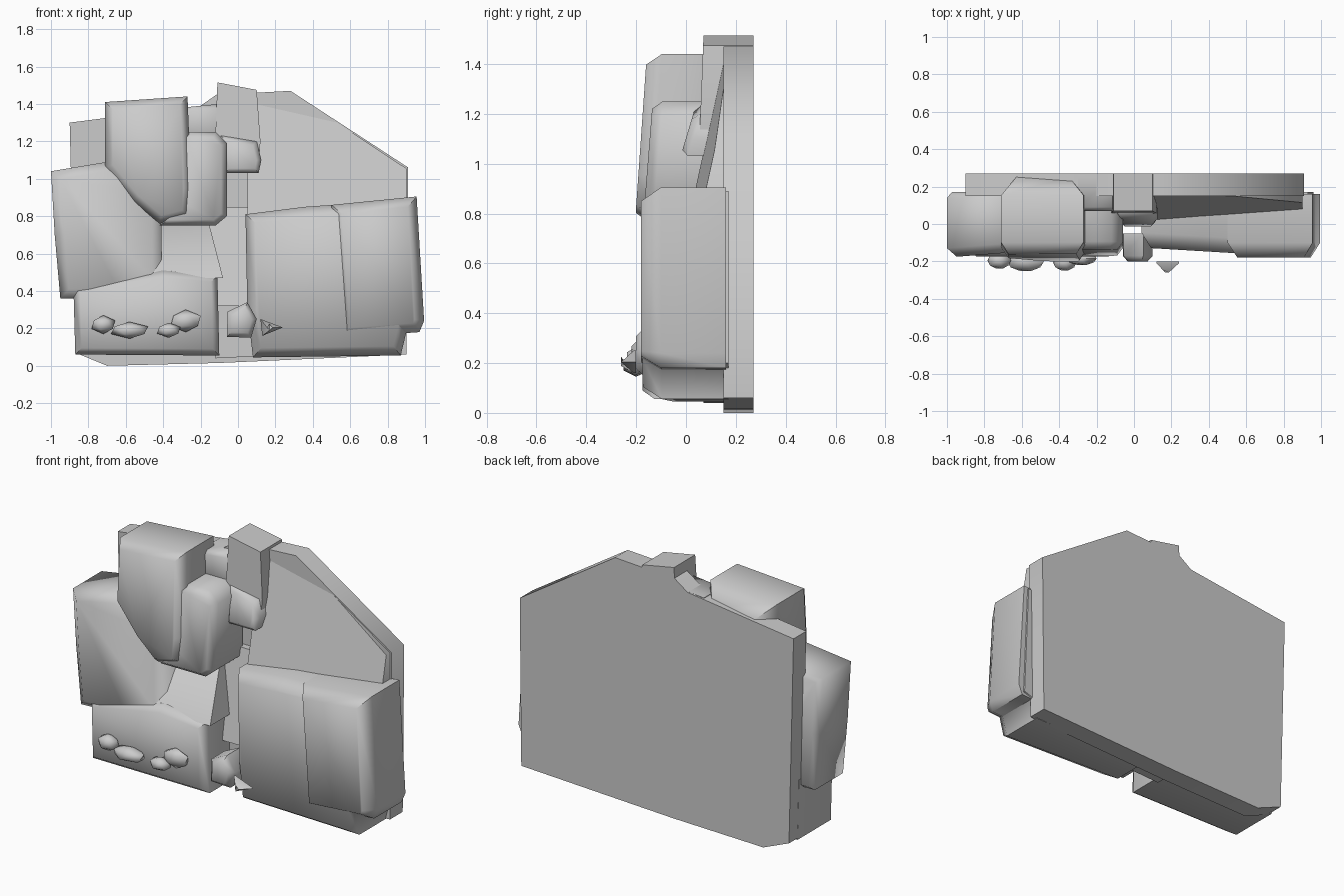
import bpy, bmesh, math
from mathutils import Vector

if "Cube" in bpy.data.objects:
    bpy.data.objects.remove(bpy.data.objects["Cube"])


def inset(pts, d):
    """Shrink a counter-clockwise outline by d, mitring its corners."""
    out = []
    for i, p in enumerate(pts):
        p = Vector(p)
        e1 = (p - Vector(pts[i - 1])).normalized()
        e2 = (Vector(pts[(i + 1) % len(pts)]) - p).normalized()
        n1, n2 = Vector((-e1.y, e1.x)), Vector((-e2.y, e2.x))
        out.append(p + (n1 + n2) * d / max(0.6, 1 + n1.dot(n2)))
    return out


def finish(name, bm):
    bmesh.ops.recalc_face_normals(bm, faces=bm.faces[:])
    me = bpy.data.meshes.new(name)
    bm.to_mesh(me)
    bm.free()
    ob = bpy.data.objects.new(name, me)
    bpy.context.collection.objects.link(ob)
    bpy.ops.object.select_all(action='DESELECT')
    ob.select_set(True)
    bpy.context.view_layer.objects.active = ob
    bpy.ops.object.shade_smooth_by_angle(angle=math.radians(62))
    return ob


def rock(name, pts, front, back, chamfer=0.05, depth=0.05, tx=0.0, tz=0.0, round_back=0.0):
    """Front outline (x, z) run back in y; the face tilts by tx per x and tz per z."""
    if sum(a[0] * b[1] - b[0] * a[1] for a, b in zip(pts, pts[1:] + pts[:1])) < 0:
        pts = pts[::-1]
    cx = sum(p[0] for p in pts) / len(pts)
    cz = sum(p[1] for p in pts) / len(pts)

    def face_y(p):
        return min(front + tx * (p[0] - cx) + tz * (p[1] - cz), back - 0.03)

    bm = bmesh.new()
    rings = []
    if round_back:
        rings.append([bm.verts.new((p[0], back, p[1])) for p in inset(pts, round_back)])
    y = back - round_back * 1.2
    rings.append([bm.verts.new((p[0], y, p[1])) for p in pts])
    rings.append([bm.verts.new((p[0], min(face_y(p) + depth, y - 0.01), p[1])) for p in pts])
    if chamfer:
        rings.append([bm.verts.new((p[0], face_y(p), p[1])) for p in inset(pts, chamfer)])
    n = len(pts)
    for a, b in zip(rings, rings[1:]):
        for i in range(n):
            j = (i + 1) % n
            bm.faces.new((a[i], a[j], b[j], b[i]))
    bm.faces.new(rings[0])
    bm.faces.new(rings[-1])
    return finish(name, bm)


def pebble(name, loc, size):
    bm = bmesh.new()
    bmesh.ops.create_icosphere(bm, subdivisions=1, radius=1)
    for v in bm.verts:
        v.co = Vector(loc) + Vector([v.co[k] * size[k] for k in range(3)])
    finish(name, bm)


# Flat backing wall
rock("backing_wall", [(-0.9, 1.3), (-0.2, 1.39), (-0.1, 1.46), (0.1, 1.46), (0.28, 1.47),
                      (0.91, 1.06), (0.9, 0.06), (-0.1, 0.015), (-0.7, 0.0), (-0.87, 0.07)],
     0.15, 0.27, chamfer=0, depth=0)

# Sloping panel at upper right, leaning out toward its foot
rock("upper_right_panel", [(0.05, 1.45), (0.28, 1.465), (0.9, 1.055), (0.9, 0.75), (0.05, 0.75)],
     0.1, 0.26, 0.0, 0.0, tz=0.22, tx=0.05)

# Large right boulder and its side bulge
rock("right_boulder", [(0.04, 0.81), (0.36, 0.85), (0.93, 0.89), (0.96, 0.2), (0.9, 0.18),
                       (0.87, 0.055), (0.08, 0.045), (0.05, 0.3)],
     -0.155, 0.17, 0.05, 0.08, tx=-0.06)
rock("right_side_bulge", [(0.5, 0.86), (0.955, 0.905), (0.995, 0.24), (0.97, 0.18), (0.55, 0.15)],
     -0.18, 0.16, 0.05, 0.08)

# Left boulders, upper flowing into lower
rock("left_boulder", [(-1.0, 1.04), (-0.7, 1.09), (-0.41, 0.95), (-0.41, 0.5), (-0.2, 0.42),
                      (-0.4, 0.3), (-0.65, 0.36), (-0.95, 0.36), (-0.98, 0.7)],
     -0.15, 0.17, 0.05, 0.05, tx=0.08, round_back=0.025)
rock("lower_left_boulder", [(-0.88, 0.42), (-0.4, 0.51), (-0.11, 0.48), (-0.1, 0.055),
                            (-0.87, 0.06)],
     -0.175, 0.19, 0.035, 0.05)

# Upper left boulder with its neighbour
rock("upper_left_boulder", [(-0.71, 1.41), (-0.27, 1.44), (-0.25, 0.95), (-0.26, 0.8),
                            (-0.42, 0.76), (-0.56, 0.88), (-0.71, 1.06)],
     -0.185, 0.25, 0.04, 0.06, tz=0.07, round_back=0.08)
rock("inner_left_boulder", [(-0.3, 1.25), (-0.12, 1.25), (-0.06, 1.19), (-0.06, 0.8),
                            (-0.12, 0.75), (-0.42, 0.75), (-0.35, 0.9)],
     -0.155, 0.13, 0.03, 0.04, tz=0.08)
rock("upper_gap_stone", [(-0.3, 1.38), (-0.1, 1.4), (-0.05, 1.2), (-0.3, 1.2)],
     0.07, 0.26, 0.02, 0.02)

# Block at the top centre with an overhanging lip
rock("top_block", [(-0.11, 1.515), (0.1, 1.475), (0.12, 1.2), (0.11, 1.05), (-0.07, 1.05),
                   (-0.12, 1.25)],
     0.06, 0.27, 0.0, 0.0, tz=0.04)
rock("top_block_lip", [(-0.1, 1.24), (0.1, 1.2), (0.125, 1.1), (0.11, 1.03), (-0.07, 1.03)],
     0.005, 0.2, 0.025, 0.03, tz=0.3)

# Recess between the boulders
rock("recess_floor", [(-0.43, 0.85), (0.06, 0.85), (0.06, 0.32), (-0.12, 0.32), (-0.43, 0.42)],
     0.05, 0.2, 0.0, 0.0, tz=0.2)
rock("recess_slope", [(-0.45, 0.78), (-0.16, 0.78), (-0.08, 0.47), (-0.45, 0.47)],
     -0.04, 0.2, 0.0, 0.0, tz=0.7)
rock("base_channel", [(-0.12, 0.4), (0.08, 0.4), (0.08, 0.05), (-0.12, 0.04)],
     0.07, 0.2, 0.0, 0.0)

# Loose stones along the base
rock("base_stone", [(-0.055, 0.29), (0.05, 0.34), (0.1, 0.25), (0.07, 0.15), (-0.06, 0.155)],
     -0.2, -0.05, 0.025, 0.03)
rock("base_chip", [(0.12, 0.25), (0.24, 0.205), (0.13, 0.16)], -0.26, -0.2, 0.045, 0.05)
for i, (x, y, z, sx, sy, sz) in enumerate([
        (-0.72, -0.195, 0.22, 0.07, 0.05, 0.05), (-0.58, -0.2, 0.19, 0.11, 0.06, 0.045),
        (-0.37, -0.205, 0.19, 0.07, 0.05, 0.04), (-0.28, -0.185, 0.24, 0.09, 0.04, 0.06)]):
    pebble(f"pebble_{i + 1}", (x, y, z), (sx, sy, sz))
